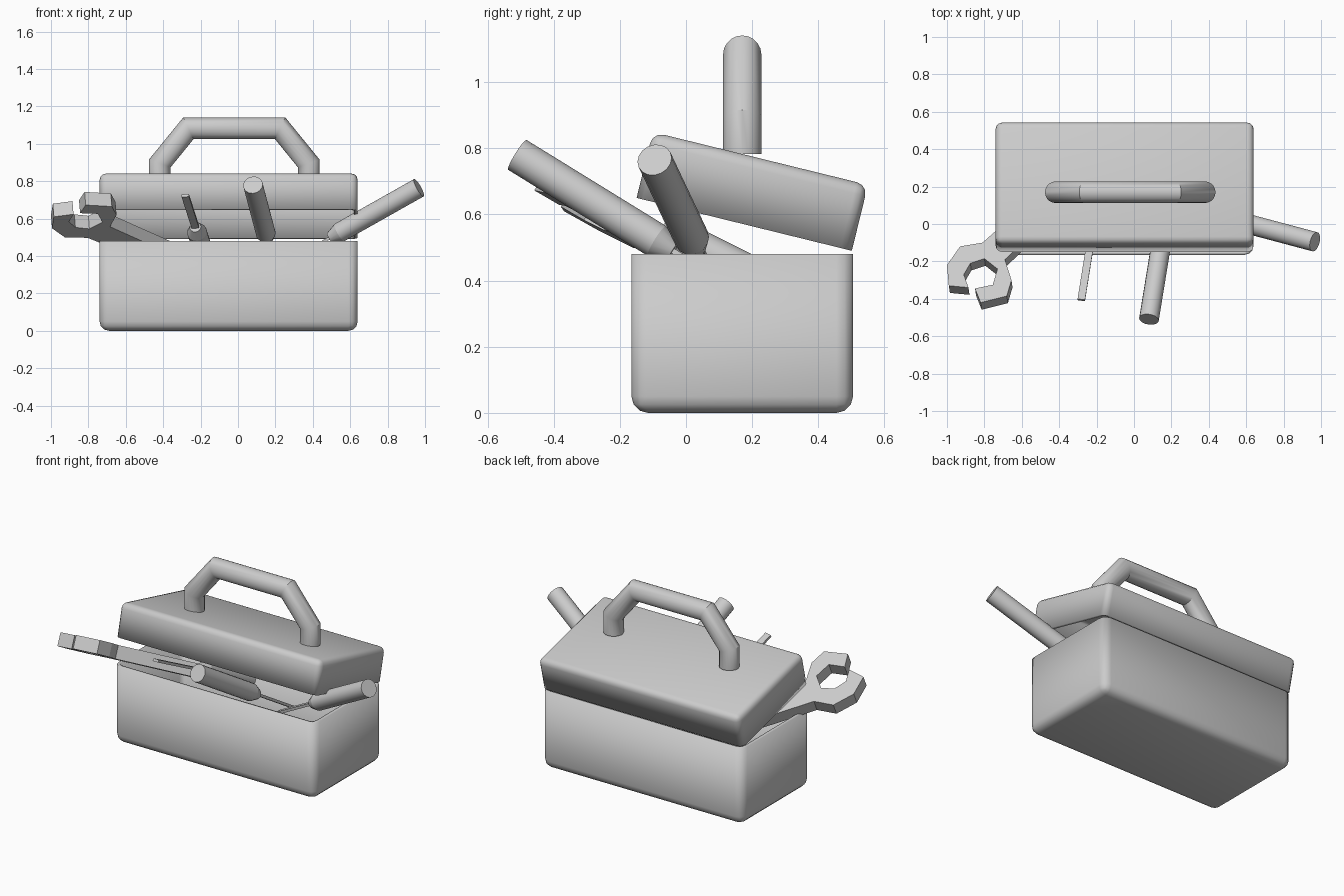
import bpy, bmesh, math
from mathutils import Vector, Matrix

if "Cube" in bpy.data.objects:
    bpy.data.objects.remove(bpy.data.objects["Cube"])


def make_object(name, bm, smooth=True):
    bmesh.ops.recalc_face_normals(bm, faces=bm.faces)
    mesh = bpy.data.meshes.new(name)
    bm.to_mesh(mesh)
    bm.free()
    ob = bpy.data.objects.new(name, mesh)
    bpy.context.collection.objects.link(ob)
    bpy.ops.object.select_all(action='DESELECT')
    ob.select_set(True)
    bpy.context.view_layer.objects.active = ob
    if smooth:
        bpy.ops.object.shade_smooth_by_angle(angle=math.radians(35))
    return ob


def shell(name, size, closed_z, bevel, matrix, wall=0.02):
    """Rounded box, centred in x/y from z=0 to height, open opposite closed_z."""
    bm = bmesh.new()
    bmesh.ops.create_cube(bm, size=1)
    for v in bm.verts:
        v.co = Vector((v.co.x * size[0], v.co.y * size[1], (v.co.z + 0.5) * size[2]))
    bm.normal_update()
    bmesh.ops.delete(bm, geom=[f for f in bm.faces if f.normal.z * closed_z < -0.5],
                     context='FACES_ONLY')
    edges = [e for e in bm.edges if len(e.link_faces) == 2]
    bmesh.ops.bevel(bm, geom=edges, offset=bevel, segments=3, profile=0.5, affect='EDGES')
    bm.transform(matrix)
    ob = make_object(name, bm)
    mod = ob.modifiers.new("wall", 'SOLIDIFY')
    mod.thickness = wall
    mod.offset = -1
    mod.use_even_offset = True
    return ob


# Box and tilted lid
CX, CY = -0.05, 0.17
shell("box_body", (1.38, 0.67, 0.48), -1, 0.05, Matrix.Translation((CX, CY, 0)))
shell("box_lid", (1.38, 0.67, 0.205), 1, 0.035,
      Matrix.Translation((CX, 0.176, 0.57)) @ Matrix.Rotation(math.radians(-13.8), 4, 'X'))

# Carry handle: mitred tube
half = [(-0.418, 0.783), (-0.418, 0.895), (-0.265, 1.083)]
path = [Vector((x, CY, z)) for x, z in half]
path += [Vector((-0.04 - p.x, CY, p.z)) for p in reversed(path)]
bm = bmesh.new()
R, N = 0.058, 20
rings = []
for i, p in enumerate(path):
    a = (p - path[i - 1]).normalized() if i else Vector((0, 0, 1))
    b = (path[i + 1] - p).normalized() if i < len(path) - 1 else a
    t = (a + b).normalized()
    side = Vector((-t.z, 0, t.x)) / t.dot(a)
    rings.append([bm.verts.new(p + R * (math.cos(k * math.tau / N) * side
                  + math.sin(k * math.tau / N) * Vector((0, 1, 0)))) for k in range(N)])
for r0, r1 in zip(rings, rings[1:]):
    for k in range(N):
        bm.faces.new((r0[k], r0[(k + 1) % N], r1[(k + 1) % N], r1[k]))
bm.faces.new(rings[0])
bm.faces.new(rings[-1])
make_object("carry_handle", bm)


def screwdriver(name, butt, direction, grip=0.5, blade=0.35):
    """Round grip, tapered neck and flat blade running from the butt."""
    bm = bmesh.new()
    for length, start, r1, r2 in ((grip, 0, 0.053, 0.053), (0.06, grip, 0.053, 0.03)):
        bmesh.ops.create_cone(bm, cap_ends=True, segments=16, radius1=r1, radius2=r2,
                              depth=length,
                              matrix=Matrix.Translation((0, 0, start + length / 2)))
    box = Matrix.Diagonal((0.04, 0.016, blade, 1))
    bmesh.ops.create_cube(bm, size=1,
                          matrix=Matrix.Translation((0, 0, grip + 0.05 + blade / 2)) @ box)
    z = Vector(direction).normalized()
    x = Vector((1, 0, 0))
    x = (x - z * x.dot(z)).normalized()
    if abs(z.x) > 0.7:
        x = Vector((0, 1, 0))
        x = (x - z * x.dot(z)).normalized()
    rot = Matrix((x, z.cross(x), z)).transposed().to_4x4()
    bm.transform(Matrix.Translation(butt) @ rot)
    make_object(name, bm)


# Screwdrivers: two handle-up, one blade-up
screwdriver("screwdriver_right", (0.967, -0.095, 0.765), (-0.47, 0.125, -0.265))
screwdriver("screwdriver_front", (0.08, -0.51, 0.78), (0.07, 0.43, -0.265))
d = Vector((0.16, 1, -0.5)).normalized()
screwdriver("screwdriver_blade_up", Vector((-0.228, -0.07, 0.555)) + d * 0.46, -d, 0.4, 0.39)

# Open-ended wrench: outline laid on a slanted plane, then thickened
outline = [(-0.99, -0.33), (-1.0, -0.22), (-0.93, -0.12), (-0.81, -0.10), (-0.28, 0.37),
           (-0.20, 0.28), (-0.69, -0.19), (-0.655, -0.30), (-0.68, -0.385), (-0.82, -0.42),
           (-0.85, -0.345), (-0.755, -0.325), (-0.73, -0.24), (-0.80, -0.185),
           (-0.875, -0.21), (-0.91, -0.27), (-0.885, -0.34)]
bm = bmesh.new()
top = [bm.verts.new((x, y, 0.577 + 0.08 * x - 0.55 * y)) for x, y in outline]
face = bm.faces.new(top)
down = Vector((0.08, -0.55, -1)).normalized() * 0.08
ext = bmesh.ops.extrude_face_region(bm, geom=[face], use_keep_orig=True)
for v in ext["geom"]:
    if isinstance(v, bmesh.types.BMVert):
        v.co += down
make_object("wrench", bm, smooth=False)
